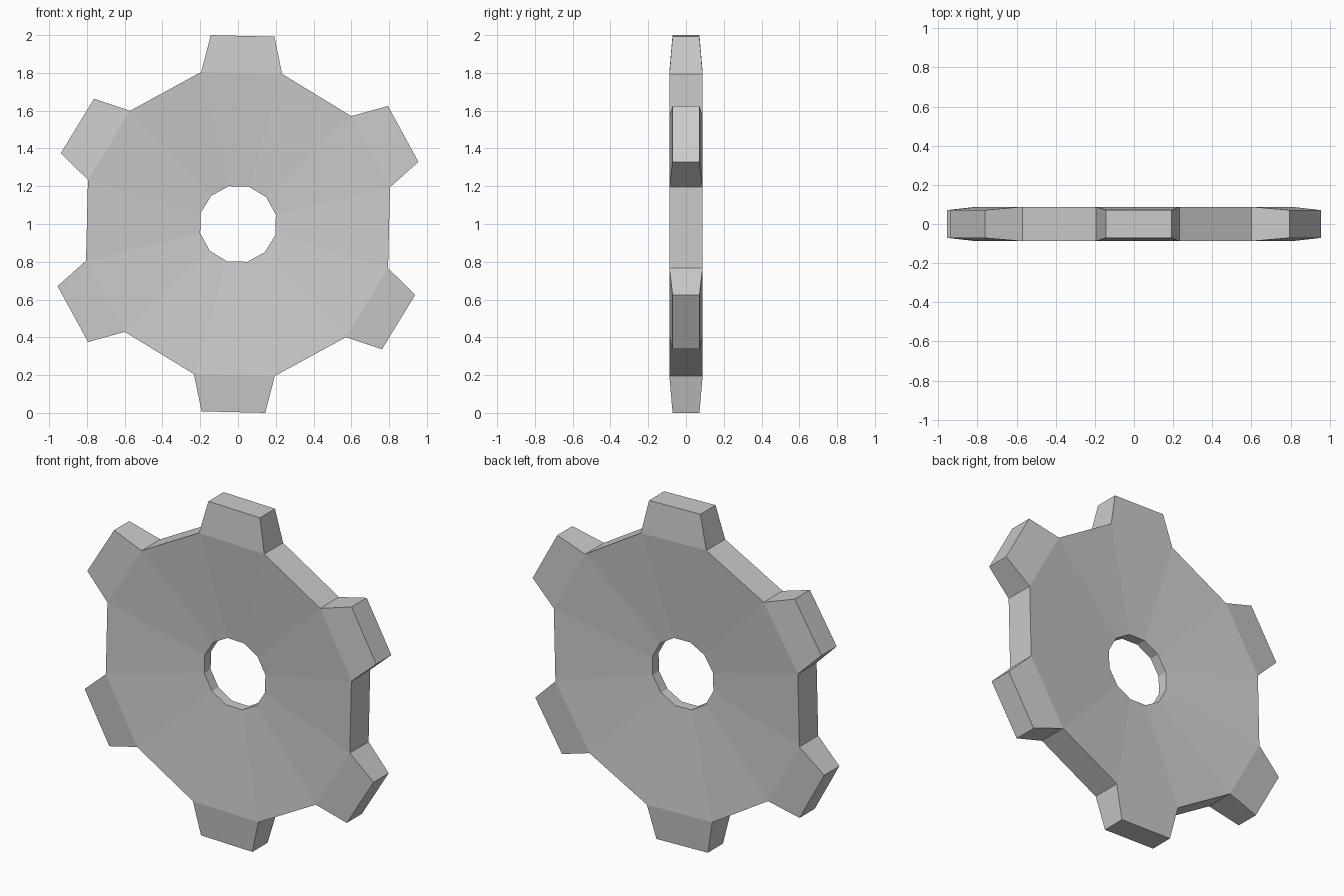
import bpy, bmesh
from math import radians, sin, cos

cube = bpy.data.objects.get("Cube")
if cube:
    bpy.data.objects.remove(cube, do_unlink=True)

TEETH = 6
TURN = radians(-1.4)      # slight rotation of the whole wheel
STEP = radians(30)

metal = bpy.data.materials.new("grey metal")
metal.use_nodes = True
grey = (0.6, 0.6, 0.6, 1)
metal.diffuse_color = grey
metal.node_tree.nodes["Principled BSDF"].inputs["Base Color"].default_value = grey

bm = bmesh.new()


def pair(radius, angle, half):
    """Front and back vertex at a polar position."""
    x, z = radius * cos(angle), 1 + radius * sin(angle)
    return [bm.verts.new((x, y, z)) for y in (-half, half)]


# Bore ring, rim ring and tooth tips
count = 2 * TEETH
angles = [radians(75) + TURN + i * STEP for i in range(count)]
bore = [pair(0.206, a, 0.03) for a in angles]
rim = [pair(0.828, a, 0.088) for a in angles]

for i in range(count):
    j = (i + 1) % count
    # Dished faces and bore wall
    for s in (0, 1):
        bm.faces.new((bore[i][s], rim[i][s], rim[j][s], bore[j][s]))
    bm.faces.new((bore[i][0], bore[j][0], bore[j][1], bore[i][1]))
    if i % 2:
        # Plain rim between teeth
        bm.faces.new((rim[i][0], rim[j][0], rim[j][1], rim[i][1]))
    else:
        # Tapered tooth
        mid = angles[i] + STEP / 2
        a, b = (pair(1.0103, mid + k * radians(9.6), 0.071) for k in (-1, 1))
        for s in (0, 1):
            bm.faces.new((rim[i][s], a[s], b[s], rim[j][s]))
        for p, q in ((rim[i], a), (a, b), (b, rim[j])):
            bm.faces.new((p[0], q[0], q[1], p[1]))

bmesh.ops.recalc_face_normals(bm, faces=bm.faces)
mesh = bpy.data.meshes.new("gear_wheel")
bm.to_mesh(mesh)
bm.free()
mesh.materials.append(metal)
gear = bpy.data.objects.new("gear_wheel", mesh)
bpy.context.collection.objects.link(gear)
